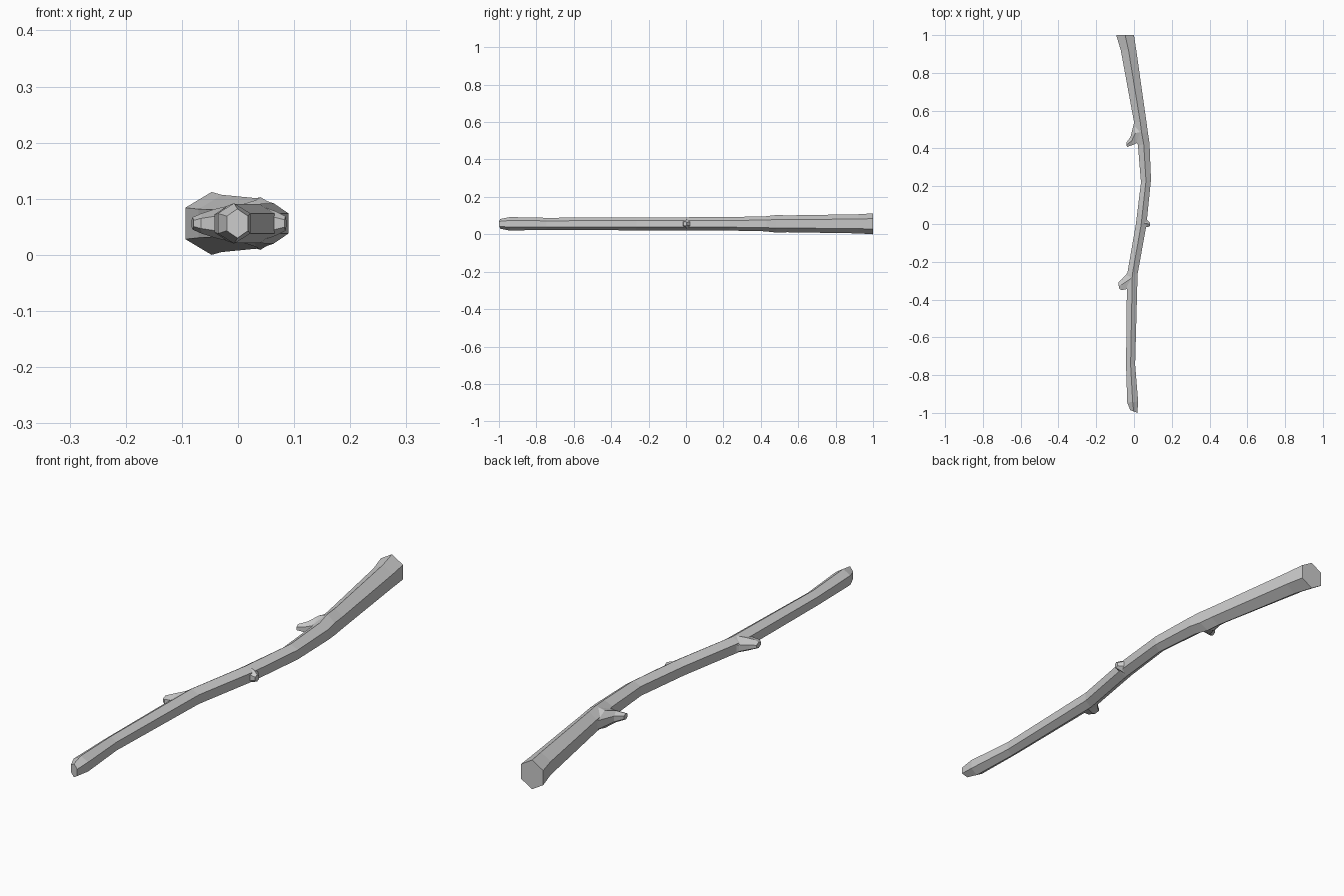
import bpy, bmesh
from mathutils import Vector

ZC = 0.056


def loft(name, rings):
    """Skin a list of equal-length point rings and cap both ends."""
    bm = bmesh.new()
    loops = [[bm.verts.new(p) for p in ring] for ring in rings]
    n = len(loops[0])
    for a, b in zip(loops, loops[1:]):
        for i in range(n):
            j = (i + 1) % n
            bm.faces.new((a[i], a[j], b[j], b[i]))
    bm.faces.new(loops[0])
    bm.faces.new(loops[-1])
    bmesh.ops.recalc_face_normals(bm, faces=bm.faces)
    mesh = bpy.data.meshes.new(name)
    bm.to_mesh(mesh)
    bm.free()
    obj = bpy.data.objects.new(name, mesh)
    bpy.context.collection.objects.link(obj)
    return obj


def hexagon(lx, ly, rx, ry, r):
    """Six-sided section, ridge up, between a left and a right side point."""
    mx, my, h = (lx + rx) / 2, (ly + ry) / 2, r / 2
    return [(mx, my, ZC + r), (rx, ry, ZC + h), (rx, ry, ZC - h),
            (mx, my, ZC - r), (lx, ly, ZC - h), (lx, ly, ZC + h)]


def stub(name, sections):
    """Twig stub: each section is back x, y, front x, y, half height."""
    rings = []
    for bx, by, fx, fy, h in sections:
        mx, my = (bx + fx) / 2, (by + fy) / 2
        rings.append([(bx, by, ZC + h * .5), (mx, my, ZC + h), (fx, fy, ZC + h * .5),
                      (fx, fy, ZC - h * .5), (mx, my, ZC - h), (bx, by, ZC - h * .5)])
    return loft(name, rings)


# Crooked main stick: left x, y, right x, y, radius
loft("stick", [hexagon(*s) for s in (
    (-0.020, -0.985, 0.018, -1.000, 0.026),
    (-0.036, -0.945, 0.022, -0.940, 0.036),
    (-0.042, -0.745, 0.006, -0.745, 0.032),
    (-0.037, -0.270, 0.019, -0.265, 0.035),
    (0.010, 0.000, 0.065, -0.010, 0.035),
    (0.037, 0.220, 0.090, 0.235, 0.036),
    (0.021, 0.415, 0.082, 0.430, 0.040),
    (0.006, 0.490, 0.074, 0.480, 0.047),
    (0.000, 0.540, 0.066, 0.540, 0.045),
    (-0.070, 0.920, 0.012, 0.920, 0.051),
    (-0.094, 1.000, 0.000, 1.000, 0.056))])

# Broken twig stubs
stub("rear_left_stub", [
    (0.034, 0.560, 0.045, 0.415, 0.044),
    (0.000, 0.535, 0.015, 0.428, 0.034),
    (-0.018, 0.462, -0.006, 0.418, 0.022),
    (-0.040, 0.432, -0.038, 0.408, 0.012)])
stub("front_left_stub", [
    (-0.015, -0.225, -0.015, -0.350, 0.032),
    (-0.040, -0.265, -0.040, -0.345, 0.026),
    (-0.064, -0.292, -0.066, -0.350, 0.018),
    (-0.083, -0.308, -0.079, -0.342, 0.011)])
stub("right_stub", [
    (0.045, 0.040, 0.045, -0.030, 0.030),
    (0.068, 0.022, 0.065, -0.016, 0.022),
    (0.086, 0.004, 0.083, -0.014, 0.013)])
